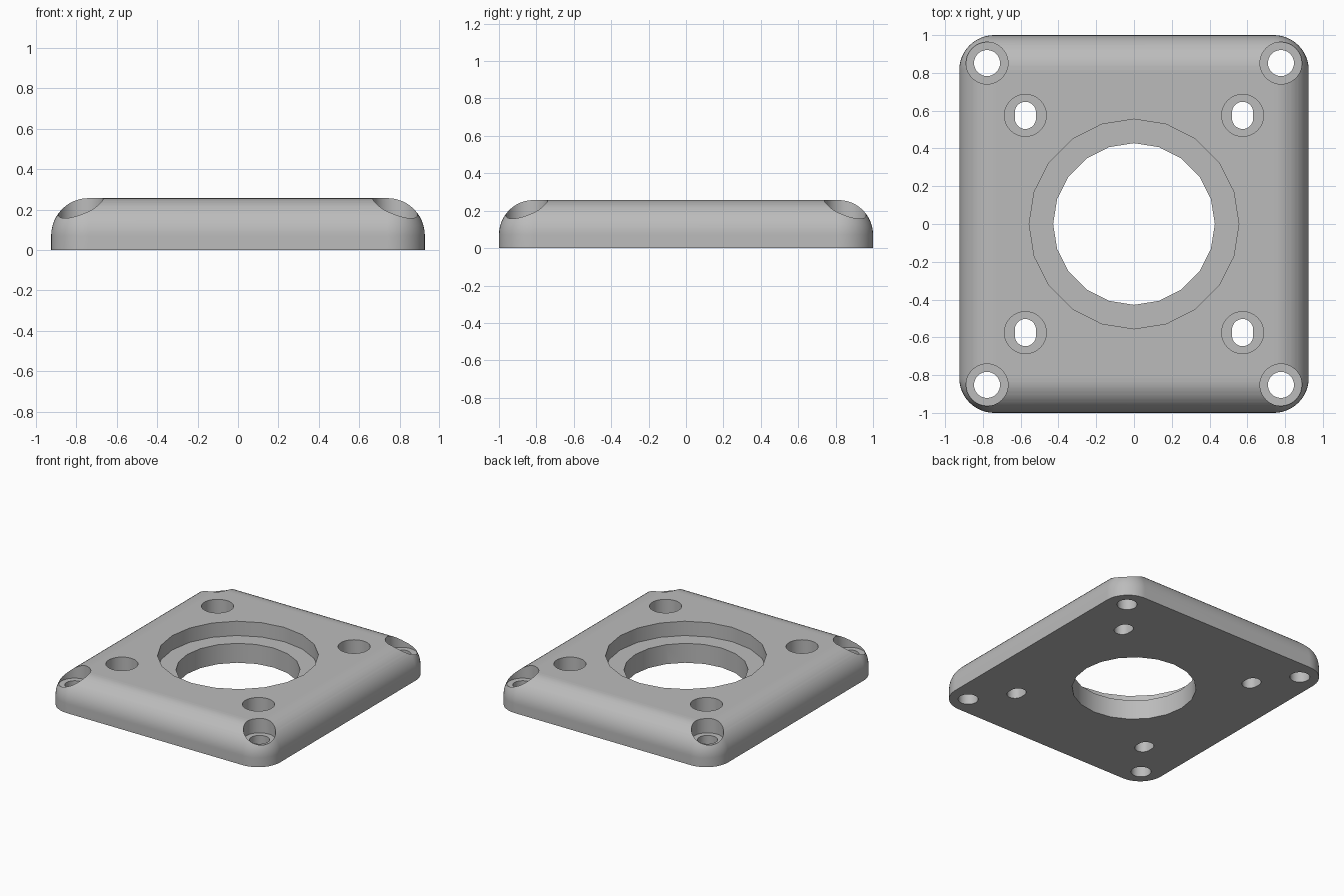
import bpy
import bmesh
from math import radians
from mathutils import Matrix, Vector

cube = bpy.data.objects.get("Cube")
if cube:
    bpy.data.objects.remove(cube)

HALF_X, HALF_Y, HEIGHT = 0.925, 1.0, 0.257
ROUND = 0.185          # radius of the corners and of the top edge
FLOOR = 0.148          # height of every counterbore floor

grey = bpy.data.materials.new("grey plastic")
grey.use_nodes = True
grey.diffuse_color = (0.5, 0.5, 0.5, 1)
grey.node_tree.nodes["Principled BSDF"].inputs["Base Color"].default_value = (0.5, 0.5, 0.5, 1)


def make_object(name, bm):
    mesh = bpy.data.meshes.new(name)
    bm.to_mesh(mesh)
    bm.free()
    mesh.materials.append(grey)
    obj = bpy.data.objects.new(name, mesh)
    bpy.context.collection.objects.link(obj)
    return obj


def cut_hole(plate, x, y, radius, bottom, sides, stretch=0.0):
    """Cut a round hole, or a slot lengthened along y, from bottom upwards."""
    bm = bmesh.new()
    depth = HEIGHT + 0.2 - bottom
    bmesh.ops.create_cone(bm, cap_ends=True, segments=sides, radius1=radius, radius2=radius,
                          depth=depth, matrix=Matrix.Translation((0, 0, bottom + depth / 2)))
    for v in bm.verts:
        if abs(v.co.y) > 0.001:
            v.co.y += stretch if v.co.y > 0 else -stretch
        v.co += Vector((x, y, 0))
    cutter = make_object("hole_cutter", bm)
    cutter.hide_render = True
    mod = plate.modifiers.new("hole", "BOOLEAN")
    mod.operation = "DIFFERENCE"
    mod.solver = "EXACT"
    mod.object = cutter
    bpy.ops.object.modifier_apply(modifier=mod.name)
    bpy.data.objects.remove(cutter)


# Plate with rounded corners and a rounded top edge
bm = bmesh.new()
bmesh.ops.create_cube(bm, size=1)
for v in bm.verts:
    v.co = Vector((v.co.x * 2 * HALF_X, v.co.y * 2 * HALF_Y, (v.co.z + 0.5) * HEIGHT))
rounded = [e for e in bm.edges if any(v.co.z > 0.1 for v in e.verts)]
bmesh.ops.bevel(bm, geom=rounded, offset=ROUND, segments=12, profile=0.5, affect="EDGES")
plate = make_object("mounting_plate", bm)
bpy.context.view_layer.objects.active = plate
plate.select_set(True)

# Stepped centre opening
cut_hole(plate, 0, 0, 0.555, FLOOR, 20)
cut_hole(plate, 0, 0, 0.428, -0.1, 20)

# Counterbored corner holes and inner slots
for sx in (-1, 1):
    for sy in (-1, 1):
        cut_hole(plate, sx * 0.778, sy * 0.852, 0.111, FLOOR, 40)
        cut_hole(plate, sx * 0.778, sy * 0.852, 0.069, -0.1, 32)
        cut_hole(plate, sx * 0.575, sy * 0.575, 0.111, FLOOR, 40)
        cut_hole(plate, sx * 0.575, sy * 0.575, 0.056, -0.1, 32, stretch=0.016)

# Smooth curves with sharp hole edges and a flat top
bpy.ops.object.shade_smooth_by_angle(angle=radians(30))
normals = plate.modifiers.new("flat faces", "WEIGHTED_NORMAL")
normals.keep_sharp = True
